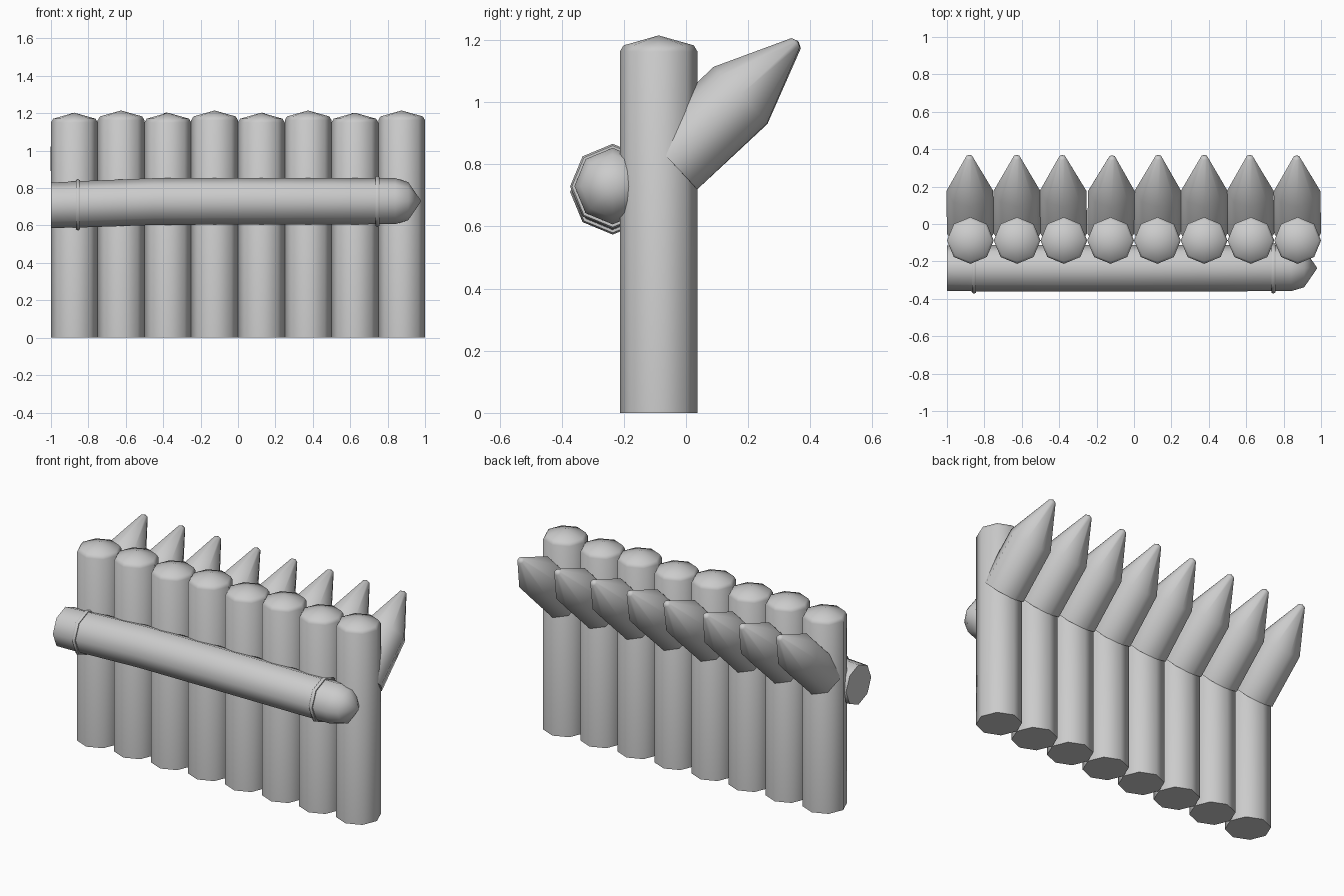
import bpy, bmesh, math, random
from mathutils import Vector

if "Cube" in bpy.data.objects:
    bpy.data.objects.remove(bpy.data.objects["Cube"])

random.seed(4)
SIDES = 8


def loft(name, rings, caps=True):
    """Skin octagonal rings given as (centre, direction, radius); radius 0 is a point."""
    bm = bmesh.new()
    loops = []
    for centre, direction, r in rings:
        c, d = Vector(centre), Vector(direction).normalized()
        ref = Vector((1, 0, 0)) if abs(d.x) < 0.7 else Vector((0, 1, 0))
        u = (ref - d * ref.dot(d)).normalized()
        v = d.cross(u)
        if r == 0:
            loops.append([bm.verts.new(c)])
        else:
            loops.append([bm.verts.new(c + r * (u * math.cos(a) + v * math.sin(a)))
                          for a in (2 * math.pi * k / SIDES for k in range(SIDES))])
    for a, b in zip(loops, loops[1:]):
        for k in range(SIDES):
            n = (k + 1) % SIDES
            if len(b) == 1:
                bm.faces.new((a[k], a[n], b[0]))
            else:
                bm.faces.new((a[k], a[n], b[n], b[k]))
    for loop in (loops[0], loops[-1]):
        if len(loop) > 1:
            bm.faces.new(loop)
    bmesh.ops.recalc_face_normals(bm, faces=bm.faces)
    me = bpy.data.meshes.new(name)
    bm.to_mesh(me)
    bm.free()
    ob = bpy.data.objects.new(name, me)
    bpy.context.collection.objects.link(ob)
    smooth(ob)
    return ob


def smooth(ob):
    bpy.ops.object.select_all(action='DESELECT')
    ob.select_set(True)
    bpy.context.view_layer.objects.active = ob
    bpy.ops.object.shade_smooth_by_angle(angle=math.radians(60))


# Upright posts with low domed tops, and a slanted stake behind each one
for i in range(8):
    x = -0.875 + 0.25 * i
    h = 1.215 if i % 2 else 1.203
    y = -0.088
    up = (0, 0, 1)
    loft(f"post_{i + 1}", [((x, y, 0), up, 0.125),
                           ((x, y, h - 0.052), up, 0.125),
                           ((x, y, h - 0.032), up, 0.113),
                           ((x, y, h), up, 0)])

    base = Vector((x, -0.05, 0.81))
    d = Vector((random.uniform(-0.01, 0.01), 0.41, 0.385 + random.uniform(-0.004, 0.004))).normalized()
    loft(f"stake_{i + 1}", [(base, d, 0.125),
                            (base + d * 0.31, d, 0.125),
                            (base + d * 0.555, d, 0.02),
                            (base + d * 0.564, d, 0)])

# Cross log, dipping slightly at the left, with a blunt point at the right
axis = (1, 0, 0)
profile = [(-1.0, 0.708, 0.121), (-0.85, 0.713, 0.124), (-0.45, 0.728, 0.125),
           (0.0, 0.73, 0.125), (0.84, 0.73, 0.123), (0.91, 0.73, 0.102), (0.98, 0.73, 0)]
loft("cross_log", [((x, -0.236, z), axis, r) for x, z, r in profile])

# Bindings around the log
for side, x, z in (("left", -0.855, 0.711), ("right", 0.745, 0.729)):
    bpy.ops.mesh.primitive_torus_add(major_segments=SIDES, minor_segments=6,
                                     major_radius=0.125, minor_radius=0.012,
                                     location=(x, -0.236, z), rotation=(0, math.pi / 2, 0))
    ob = bpy.context.object
    ob.name = f"log_binding_{side}"
    smooth(ob)
